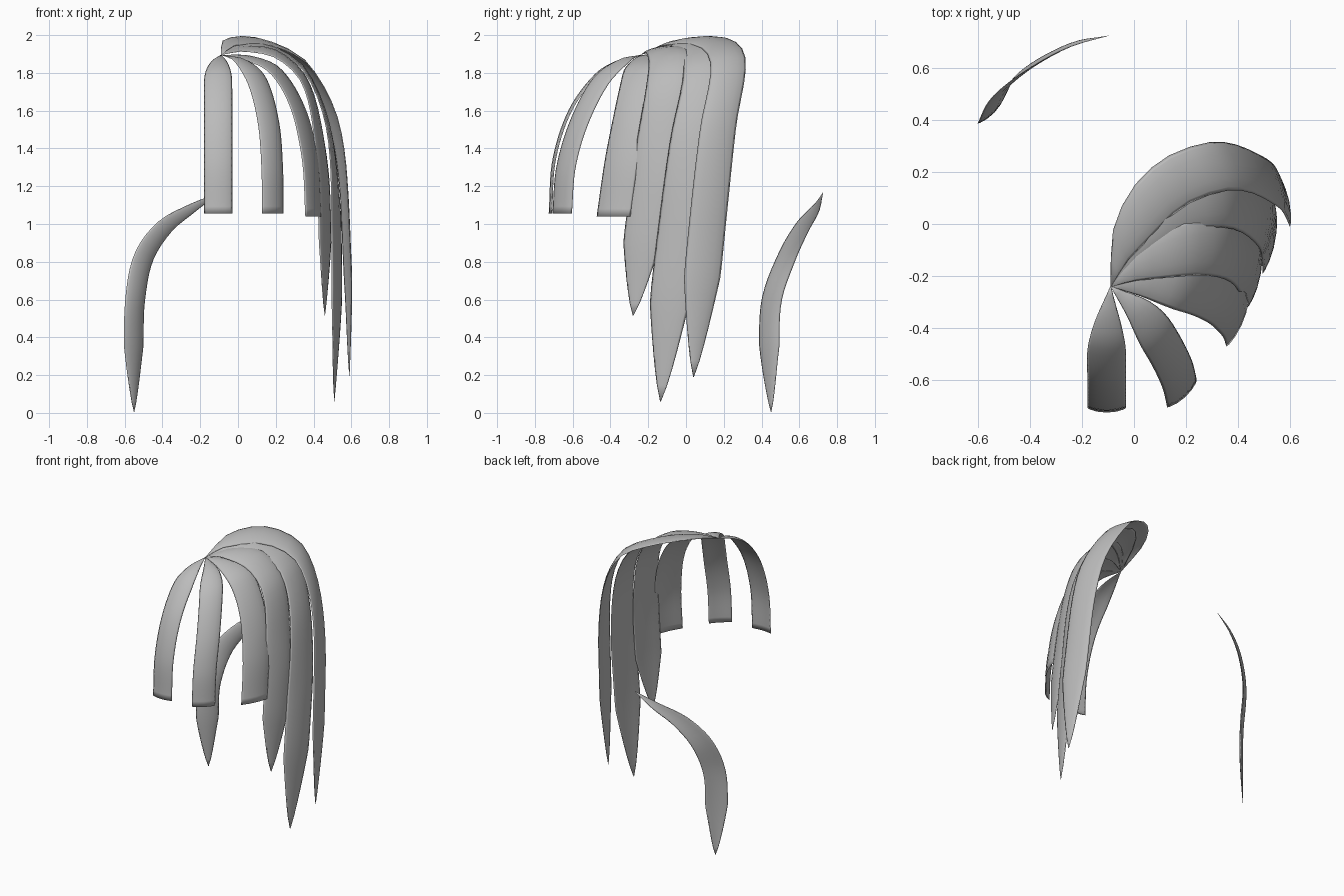
import bpy, bmesh, math
from mathutils import Vector

if "Cube" in bpy.data.objects:
    bpy.data.objects.remove(bpy.data.objects["Cube"])

grey = bpy.data.materials.new("hair grey")
grey.diffuse_color = (0.5, 0.5, 0.5, 1)
grey.use_nodes = True
grey.node_tree.nodes["Principled BSDF"].inputs["Base Color"].default_value = grey.diffuse_color

ROOT = (-0.09, -0.24, 1.895)   # shared parting point of the strands
RINGS, SIDES = 28, 12


def spline(pts, t):
    """Catmull-Rom through pts, parametrised by chord length."""
    pts = [Vector(p) for p in pts]
    d = [0]
    for a, b in zip(pts, pts[1:]):
        d.append(d[-1] + (b - a).length)
    s = t * d[-1]
    i = max(k for k in range(len(pts) - 1) if d[k] <= s + 1e-9)
    u = (s - d[i]) / (d[i + 1] - d[i])

    def slope(k):
        lo, hi = max(k - 1, 0), min(k + 1, len(pts) - 1)
        return (pts[hi] - pts[lo]) / (d[hi] - d[lo])
    L = d[i + 1] - d[i]
    return ((2*u**3 - 3*u**2 + 1) * pts[i] + (u**3 - 2*u**2 + u) * L * slope(i)
            + (3*u**2 - 2*u**3) * pts[i + 1] + (u**3 - u**2) * L * slope(i + 1))


def strand(name, path, half, a0, a1, tilt=0.0, rise=0.28, taper=0.0):
    """Thin arched ribbon; its side direction turns from a0 to a1 degrees."""
    bm = bmesh.new()
    rings = []
    for r in range(RINGS + 1):
        t = r / RINGS
        p = spline(path, t)
        tan = (spline(path, min(t + .01, 1)) - spline(path, max(t - .01, 0))).normalized()
        a = math.radians(a0 + (a1 - a0) * min(1, t / 0.6))
        side = Vector((math.cos(a), math.sin(a), tilt * max(0, 1 - t / 0.6)))
        out = tan.cross(side).normalized()
        w = math.sin(min(1, t / rise) * math.pi / 2)
        if taper and t > 1 - taper:
            w *= ((1 - t) / taper) ** 0.75
        w = max(w, 0.02)
        ring = []
        for k in range(SIDES):
            f = 2 * math.pi * k / SIDES
            c, s = math.cos(f), math.sin(f)
            ring.append(bm.verts.new(p + side * (half * w * c)
                                     + out * w * (0.006 * s + 0.012 * (0.5 - c * c))))
        rings.append(ring)
    for A, B in zip(rings, rings[1:]):
        for k in range(SIDES):
            j = (k + 1) % SIDES
            bm.faces.new((A[k], A[j], B[j], B[k]))
    bm.faces.new(rings[0])
    bm.faces.new(rings[-1])
    bmesh.ops.recalc_face_normals(bm, faces=bm.faces)
    for f in bm.faces:
        f.smooth = True
    me = bpy.data.meshes.new(name)
    bm.to_mesh(me)
    bm.free()
    me.materials.append(grey)
    bpy.context.collection.objects.link(bpy.data.objects.new(name, me))


# blunt fringe strands
strand("fringe_front", [ROOT, (-.1, -.35, 1.865), (-.105, -.47, 1.79), (-.105, -.61, 1.6),
       (-.105, -.695, 1.34), (-.105, -.715, 1.055)], .075, 0, 0, rise=.3)
strand("fringe_middle", [ROOT, (.02, -.335, 1.865), (.105, -.455, 1.76), (.165, -.57, 1.54),
       (.185, -.64, 1.3), (.188, -.66, 1.055)], .077, 45, 42)
strand("fringe_side", [ROOT, (.06, -.22, 1.88), (.2, -.24, 1.815), (.32, -.285, 1.62),
       (.385, -.34, 1.35), (.404, -.385, 1.04)], .1, 80, 65, tilt=.2)

# long pointed side strands
strand("side_strand_front", [ROOT, (.03, -.15, 1.93), (.21, -.095, 1.9), (.36, -.105, 1.75),
       (.44, -.165, 1.4), (.465, -.225, .97), (.46, -.28, .515)], .107, 95, 72, .25, .2, .22)
strand("side_strand_middle", [ROOT, (.02, -.06, 1.95), (.17, .065, 1.935), (.355, .095, 1.81),
       (.49, .025, 1.45), (.528, -.07, .75), (.51, -.135, .06)], .11, 110, 76, .25, .2, .22)
strand("side_strand_back", [ROOT, (-.04, -.06, 1.965), (.14, .15, 1.965), (.35, .225, 1.85),
       (.522, .17, 1.5), (.583, .095, .8), (.59, .04, .19)], .1, 120, 102, .25, .16, .22)

# separate strand low at the back
strand("back_strand", [(-.1, .725, 1.165), (-.24, .69, 1.085), (-.385, .615, .985),
       (-.495, .53, .825), (-.54, .45, .6), (-.548, .437, .34), (-.55, .45, .005)],
       .075, 35, 46, -1.0, .6, .25)
